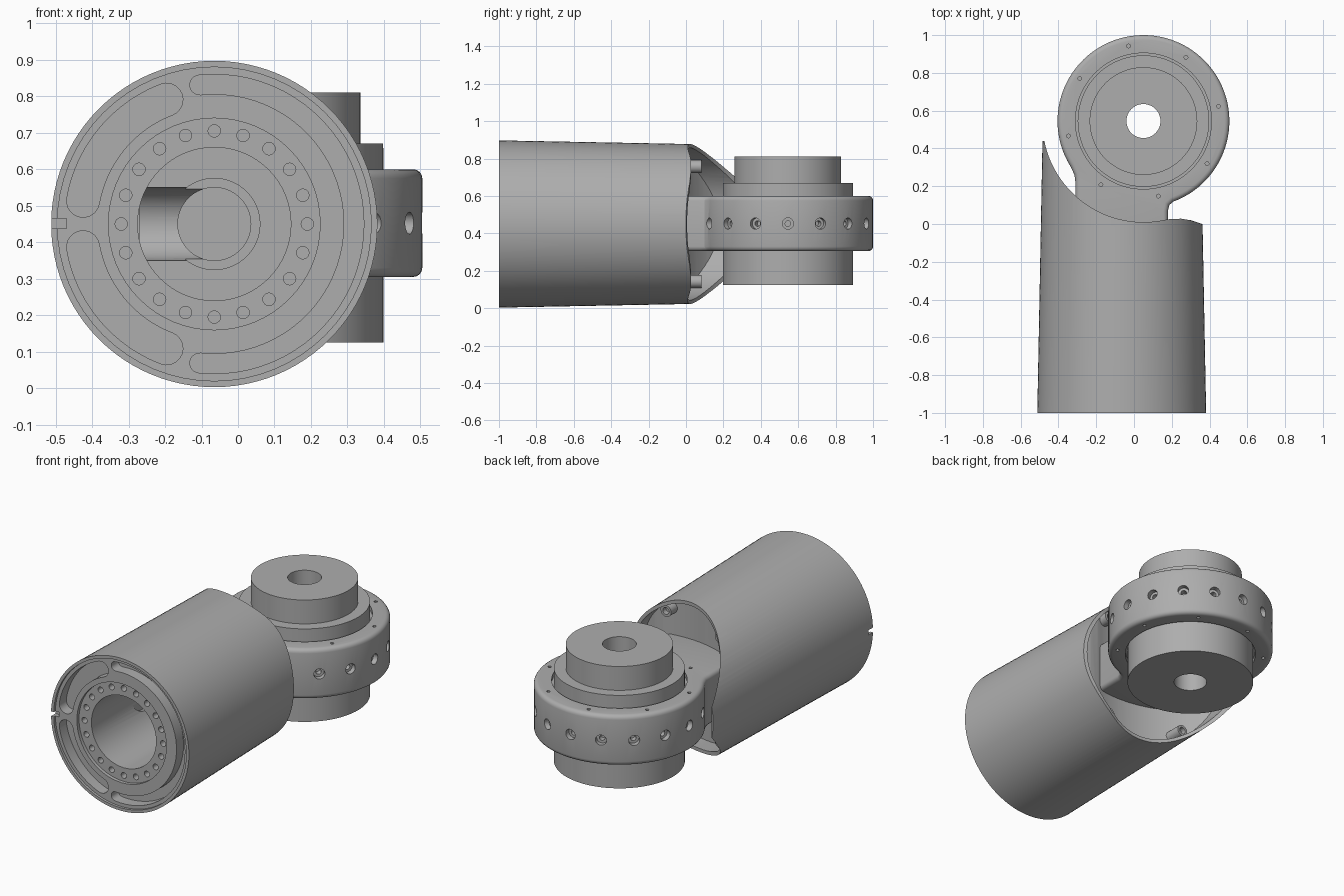
import bpy, bmesh
from math import sin, cos, pi, radians, sqrt
from mathutils import Matrix, Vector

if "Cube" in bpy.data.objects:
    bpy.data.objects.remove(bpy.data.objects["Cube"])

TUBE = Vector((-0.065, 0, 0.45))    # tube axis runs along y
HUB = Vector((0.05, 0.545, 0.4525))  # joint axis runs along z
TURN = {"x": Matrix.Rotation(pi / 2, 4, "Y"),
        "y": Matrix.Rotation(-pi / 2, 4, "X"),
        "z": Matrix.Identity(4)}

grey = bpy.data.materials.new("machined_grey")
grey.use_nodes = True
grey.diffuse_color = (0.42, 0.42, 0.42, 1)
grey.node_tree.nodes["Principled BSDF"].inputs["Base Color"].default_value = (0.42, 0.42, 0.42, 1)


def make(name, bm):
    bmesh.ops.recalc_face_normals(bm, faces=bm.faces)
    mesh = bpy.data.meshes.new(name)
    bm.to_mesh(mesh)
    bm.free()
    mesh.materials.append(grey)
    obj = bpy.data.objects.new(name, mesh)
    bpy.context.collection.objects.link(obj)
    return obj


def rod(bm, start, axis, length, r1, r2=None, sides=64):
    """Cylinder or cone from start along a matrix's z direction."""
    m = Matrix.Translation(start) @ axis @ Matrix.Translation((0, 0, length / 2))
    bmesh.ops.create_cone(bm, cap_ends=True, segments=sides, radius1=r1,
                          radius2=r1 if r2 is None else r2, depth=length, matrix=m)


def prism(bm, outline, low, high, axis):
    """Extrude a flat outline along y or z."""
    def at(p, t):
        return (p[0], p[1], t) if axis == "z" else (p[0], t, p[1])
    a = [bm.verts.new(at(p, low)) for p in outline]
    b = [bm.verts.new(at(p, high)) for p in outline]
    bm.faces.new(a)
    bm.faces.new(b[::-1])
    for i in range(len(a)):
        j = (i + 1) % len(a)
        bm.faces.new((a[i], b[i], b[j], a[j]))


def arc(cx, cy, r, start, end, steps):
    angles = [radians(start + (end - start) * i / steps) for i in range(steps + 1)]
    return [(cx + r * cos(t), cy + r * sin(t)) for t in angles]


def apply(obj, mod):
    bpy.ops.object.select_all(action="DESELECT")
    bpy.context.view_layer.objects.active = obj
    obj.select_set(True)
    bpy.ops.object.modifier_apply(modifier=mod.name)


def boolean(obj, bm_or_obj, op="DIFFERENCE"):
    other = make("cutter", bm_or_obj) if isinstance(bm_or_obj, bmesh.types.BMesh) else bm_or_obj
    mod = obj.modifiers.new("bool", "BOOLEAN")
    mod.operation, mod.solver, mod.object = op, "EXACT", other
    apply(obj, mod)
    bpy.data.objects.remove(other)


def smooth(obj):
    bpy.ops.object.select_all(action="DESELECT")
    bpy.context.view_layer.objects.active = obj
    obj.select_set(True)
    bpy.ops.object.shade_smooth_by_angle(angle=radians(30))


def bore(obj, radius, start, end):
    bm = bmesh.new()
    rod(bm, (TUBE.x, start, TUBE.z), TURN["y"], end - start, radius)
    boolean(obj, bm)


def saddle(offset):
    """Scooped region around the joint, used to trim the tube's back end."""
    pts = arc(HUB.x, HUB.y, 0.535 + offset, 180, 282, 40)
    tail = [(0.2, 0.027), (0.25, 0.028), (0.3, 0.02), (0.36, 0), (0.6, -0.08)]
    pts += [(x, y - offset) for x, y in tail]
    pts += [(0.6, 1), (-0.485 - offset, 1)]
    bm = bmesh.new()
    prism(bm, pts, -0.2, 1.2, "z")
    return bm


# Tapered tube, trimmed and hollowed at the back
bm = bmesh.new()
rod(bm, (TUBE.x, -1, TUBE.z), TURN["y"], 1.44, 0.447, 0.4195, 96)
tube = make("tube_housing", bm)
boolean(tube, saddle(0))
bm = bmesh.new()
rod(bm, (TUBE.x, -0.3, TUBE.z), TURN["y"], 1, 0.413, 0.396, 96)
cavity = make("cavity", bm)
boolean(cavity, saddle(0.1), "INTERSECT")
boolean(tube, cavity)

# Front face: shallow recess, stepped ring seat, main bore and inner passage
bore(tube, 0.43, -1.1, -0.985)
bore(tube, 0.29, -1.1, -0.965)
bore(tube, 0.21, -1.1, -0.5)
bore(tube, 0.125, -0.6, -0.47)
bore(tube, 0.1, -0.6, -0.36)
bm = bmesh.new()
rod(bm, (-0.27, -0.5, TUBE.z), TURN["x"], 0.205, 0.1)
boolean(tube, bm)

# Curved pockets in the front face
bm = bmesh.new()
for a0, a1, radius, half in ((111, 170, 0.365, 0.045), (190, 249, 0.365, 0.045),
                             (-96, 96, 0.383, 0.027)):
    pts = arc(TUBE.x, TUBE.z, radius + half, a0, a1, 40)
    for angle, back in ((a1, True), (a0, False)):
        t = radians(angle)
        cx, cz = TUBE.x + radius * cos(t), TUBE.z + radius * sin(t)
        first = angle if back else angle + 180
        pts += arc(cx, cz, half, first, first + 180, 10)[1:-1]
        if back:
            pts += arc(TUBE.x, TUBE.z, radius - half, a1, a0, 40)
    prism(bm, pts, -1.1, -0.92, "y")
boolean(tube, bm)

# Ring of bolt holes and the locating notch
bm = bmesh.new()
for i in range(20):
    t = i * pi / 10
    rod(bm, TUBE + Vector((0.255 * cos(t), -1.05, 0.255 * sin(t))), TURN["y"], 0.14, 0.017, sides=16)
boolean(tube, bm)
bm = bmesh.new()
prism(bm, [(-0.6, 0.437), (-0.47, 0.437), (-0.47, 0.465), (-0.6, 0.465)], -1.1, -0.96, "y")
boolean(tube, bm)
smooth(tube)

# Screw bosses inside the back opening
for i, angle in enumerate((55, 125, 235, 305)):
    x = TUBE.x + 0.375 * cos(radians(angle))
    z = TUBE.z + 0.375 * sin(radians(angle))
    top = HUB.y - sqrt(0.535 ** 2 - (min(x, 0.1) - HUB.x) ** 2) - 0.04
    bm = bmesh.new()
    rod(bm, (x, top - 0.12, z), TURN["y"], 0.12, 0.034, sides=24)
    boss = make(f"screw_boss_{i + 1}", bm)
    bm = bmesh.new()
    rod(bm, (x, top - 0.03, z), TURN["y"], 0.1, 0.02, sides=24)
    boolean(boss, bm)
    smooth(boss)

# Joint ring and the neck that carries it, with rounded edges
bm = bmesh.new()
outline = arc(HUB.x, HUB.y, 0.455, -70, 212, 72)
outline += [(-0.315, 0.26), (-0.31, 0.22), (-0.31, -0.1), (0.18, -0.16), (0.18, 0.07), (0.187, 0.1)]
prism(bm, outline, 0.305, 0.6, "z")
ring = make("joint_ring_and_neck", bm)
mod = ring.modifiers.new("round", "BEVEL")
mod.width, mod.segments, mod.limit_method, mod.angle_limit = 0.025, 4, "ANGLE", radians(60)
apply(ring, mod)
bm = bmesh.new()
rod(bm, (HUB.x, HUB.y, 0.2), TURN["z"], 0.5, 0.36, sides=96)
boolean(ring, bm)

# Stepped radial holes around the ring, leaving out those behind the neck
for radius, inner in ((0.03, 0.425), (0.015, 0.39)):
    bm = bmesh.new()
    for i in range(-3, 10):
        out = Matrix.Rotation(i * pi / 8, 4, "Z")
        rod(bm, HUB + out @ Vector((inner, 0, 0)), out @ TURN["x"], 0.1, radius, sides=20)
    boolean(ring, bm)

# Small screw holes on both faces of the ring
bm = bmesh.new()
for i in range(8):
    t = radians(11.25 + 45 * i)
    for z in (0.28, 0.575):
        rod(bm, (HUB.x + 0.405 * cos(t), HUB.y + 0.405 * sin(t), z), TURN["z"], 0.05, 0.01, sides=12)
boolean(ring, bm)
smooth(ring)

# Stepped hub turned around the joint axis, with a through hole
profile = [(0.09, 0.125), (0.348, 0.125), (0.348, 0.33), (0.375, 0.33), (0.375, 0.575),
           (0.348, 0.575), (0.348, 0.67), (0.285, 0.67), (0.285, 0.81), (0.09, 0.81)]
bm = bmesh.new()
loop = [bm.verts.new((HUB.x + r, HUB.y, z)) for r, z in profile]
edges = [bm.edges.new((loop[i - 1], loop[i])) for i in range(len(loop))]
bmesh.ops.spin(bm, geom=loop + edges, cent=HUB, axis=(0, 0, 1), angle=2 * pi, steps=80)
bmesh.ops.remove_doubles(bm, verts=bm.verts, dist=0.0001)
smooth(make("joint_hub", bm))
